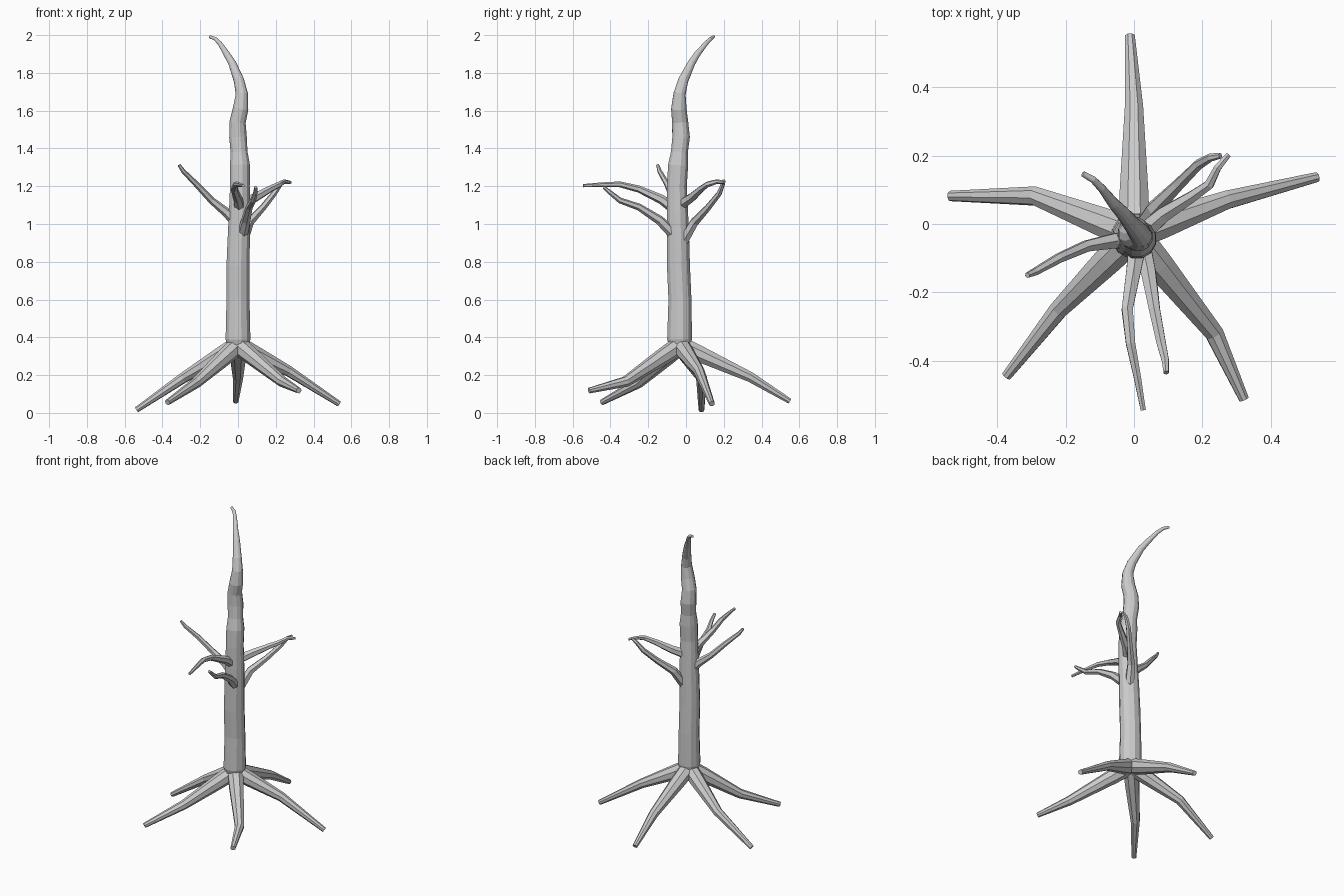
import bpy, bmesh, math
from mathutils import Vector


def tube(name, pts, sides):
    """Flat-faced tapering limb through (x, y, z, radius) points, capped at both ends."""
    bm = bmesh.new()
    centres = [Vector(p[:3]) for p in pts]
    last = len(pts) - 1
    rings, side = [], None
    for i, c in enumerate(centres):
        tan = (centres[min(i + 1, last)] - centres[max(i - 1, 0)]).normalized()
        if side is None:
            side = tan.cross(Vector((0, 0, 1)))
            if side.length < 0.3:
                side = Vector((1, 0, 0))
        side = (side - tan * side.dot(tan)).normalized()
        up = tan.cross(side)
        ring = []
        for k in range(sides):
            a = math.tau * (k + 0.5) / sides
            ring.append(bm.verts.new(c + pts[i][3] * (side * math.cos(a) + up * math.sin(a))))
        rings.append(ring)
    for r0, r1 in zip(rings, rings[1:]):
        for k in range(sides):
            n = (k + 1) % sides
            bm.faces.new((r0[k], r0[n], r1[n], r1[k]))
    bm.faces.new(rings[0][::-1])
    bm.faces.new(rings[-1])
    bmesh.ops.recalc_face_normals(bm, faces=bm.faces)
    mesh = bpy.data.meshes.new(name)
    bm.to_mesh(mesh)
    bm.free()
    obj = bpy.data.objects.new(name, mesh)
    bpy.context.collection.objects.link(obj)
    return obj


# Trunk: straight below, wavy above, curling away at the tip
tube("trunk", [
    (0, -.03, .32, .05), (0, -.034, .39, .068), (0, -.032, .6, .063),
    (0, -.04, .78, .063), (.004, -.042, .92, .061), (.008, -.045, 1.06, .058),
    (.01, -.048, 1.2, .054), (.01, -.042, 1.31, .055), (.006, -.035, 1.38, .046),
    (0, -.026, 1.46, .048), (-.002, -.031, 1.54, .044), (.014, -.038, 1.61, .042),
    (.02, -.034, 1.69, .033), (.005, -.015, 1.76, .028), (-.03, .028, 1.85, .021),
    (-.06, .06, 1.9, .017), (-.095, .105, 1.955, .012), (-.12, .13, 1.98, .01),
    (-.15, .147, 1.992, .008)], 12)

# Stilt roots: (middle point, end point), all starting in the trunk foot
roots = {
    "back_root": ((0, .34, .19), (-.012, .55, .062)),
    "right_root": ((.27, .07, .22), (.535, .137, .048)),
    "front_right_root": ((.235, -.32, .165), (.322, -.513, .118)),
    "front_left_root": ((-.22, -.25, .16), (-.373, -.445, .056)),
    "left_root": ((-.29, .082, .185), (-.538, .082, .016)),
}
foot = Vector((0, -.03, .36))
for name, (mid, end) in roots.items():
    near = foot.lerp(Vector(mid), .3)
    near.z = .3 + (near.z - .3) * .9
    tube(name, [(*foot, .05), (*near, .046), (*mid, .029), (*end, .0155)], 8)

# Dead branches, upper part of the trunk
branches = {
    "left_branch": [(0, -.045, 1.0), (-.06, -.05, 1.06), (-.14, -.065, 1.125),
                    (-.22, -.1, 1.21), (-.29, -.14, 1.28), (-.312, -.15, 1.312)],
    "back_right_low_branch": [(.02, -.02, .9), (.06, .045, 1.01), (.13, .115, 1.085),
                              (.19, .175, 1.16), (.225, .195, 1.21), (.253, .2, 1.23)],
    "back_right_high_branch": [(.02, -.03, 1.1), (.09, .03, 1.14), (.17, .08, 1.185),
                               (.22, .115, 1.21), (.245, .165, 1.225), (.277, .203, 1.22)],
    "front_high_branch": [(.01, -.06, 1.08), (0, -.13, 1.13), (-.02, -.25, 1.185),
                          (-.01, -.35, 1.21), (.01, -.45, 1.208), (.027, -.545, 1.203)],
    "front_low_branch": [(.02, -.05, .93), (.042, -.14, 1.02), (.06, -.25, 1.09),
                         (.08, -.35, 1.125), (.092, -.4, 1.165), (.094, -.435, 1.195)],
}
radii = [.03, .025, .0185, .0155, .012, .0085]
for name, path in branches.items():
    tube(name, [(*p, r) for p, r in zip(path, radii)], 6)
